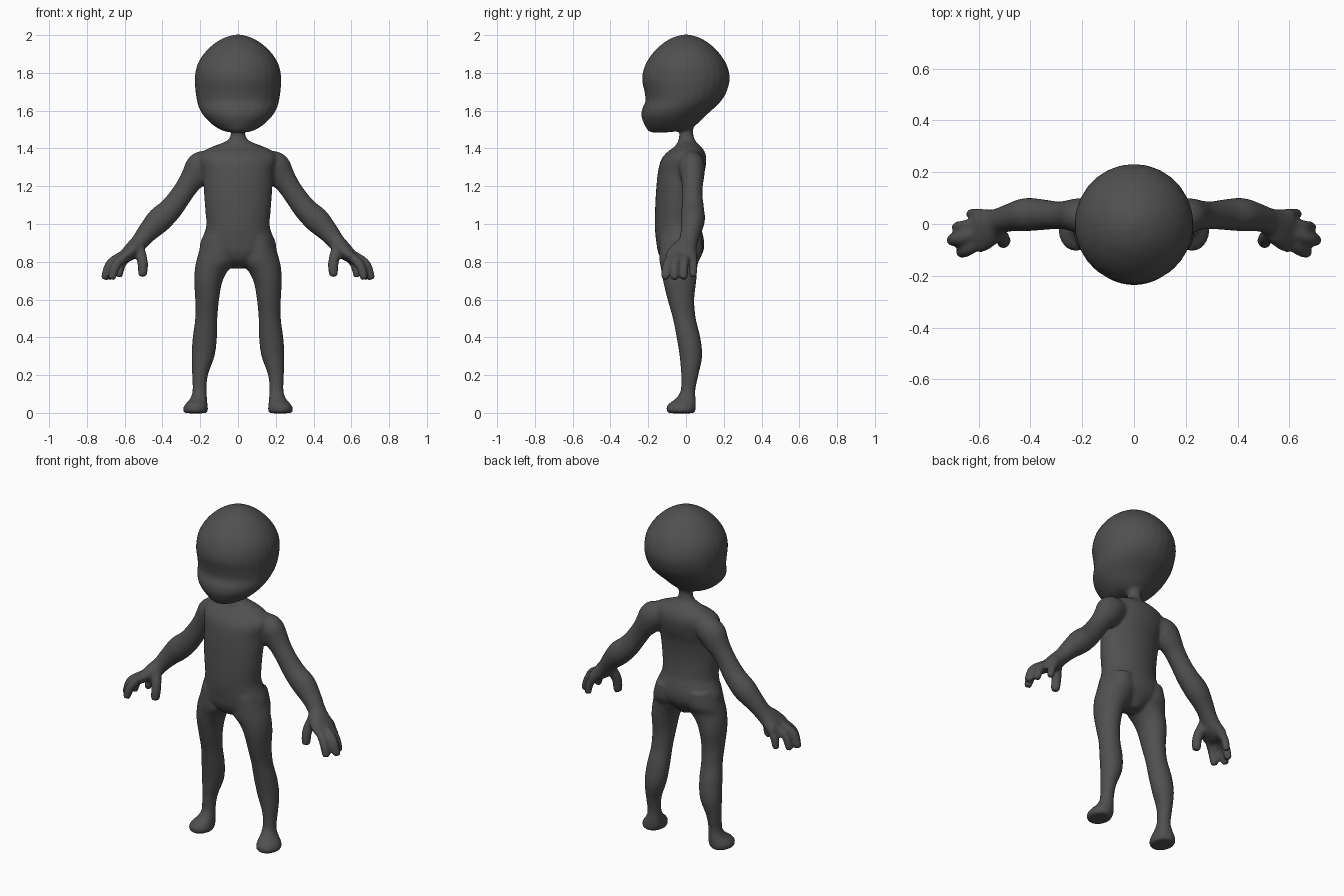
import bpy, bmesh, math
from mathutils import Vector

skin = bpy.data.materials.new("dark_grey_skin")
skin.diffuse_color = (0.08, 0.08, 0.08, 1)

bm = bmesh.new()
SIDES, STEPS = 28, 5


def smooth_keys(keys):
    """Catmull-Rom interpolation between the key rows."""
    out = []
    for i in range(len(keys) - 1):
        p = [keys[max(i - 1, 0)], keys[i], keys[i + 1], keys[min(i + 2, len(keys) - 1)]]
        for s in range(STEPS):
            t = s / STEPS
            out.append([0.5 * (2 * b + (c - a) * t + (2 * a - 5 * b + 4 * c - d) * t * t
                        + (3 * b - a - 3 * c + d) * t ** 3) for a, b, c, d in zip(*p)])
    return out + [list(keys[-1])]


def skin_rings(rings):
    rows = [[bm.verts.new(v) for v in r] for r in rings]
    for a, b in zip(rows, rows[1:]):
        for i in range(SIDES):
            j = (i + 1) % SIDES
            bm.faces.new((a[i], a[j], b[j], b[i]))
    bm.faces.new(rows[0][::-1])
    bm.faces.new(rows[-1])


ANGLES = [2 * math.pi * i / SIDES for i in range(SIDES)]


def stack(keys, side=1):
    """Level rings: z, inner x, outer x, front y, back y."""
    rings = []
    for z, x0, x1, y0, y1 in smooth_keys(keys):
        rings.append([(side * ((x0 + x1) / 2 + (x1 - x0) / 2 * math.cos(a)),
                       (y0 + y1) / 2 + (y1 - y0) / 2 * math.sin(a), z) for a in ANGLES])
    skin_rings(rings)


def limb(keys, side=1):
    """Rings along a path: x, y, z, radius in the x-z plane, radius along y."""
    rows = smooth_keys(keys)
    pts = [Vector(r[:3]) for r in rows]
    rings = []
    for i, r in enumerate(rows):
        t = (pts[min(i + 1, len(pts) - 1)] - pts[max(i - 1, 0)]).normalized()
        b = (Vector((0, 1, 0)) - t * t.y).normalized()
        n = b.cross(t)
        ring = [pts[i] + n * (r[3] * math.cos(a)) + b * (r[4] * math.sin(a)) for a in ANGLES]
        rings.append([(side * v.x, v.y, v.z) for v in ring])
    skin_rings(rings)


def sym(z, x, y0, y1):
    return (z, -x, x, y0, y1)


# head with a forward jaw
stack([sym(*k) for k in [
    (1.485, .05, -.19, -.10), (1.50, .095, -.205, .01), (1.53, .14, -.222, .06),
    (1.57, .18, -.236, .10), (1.61, .205, -.232, .145), (1.65, .217, -.215, .185),
    (1.70, .225, -.22, .215), (1.77, .229, -.233, .232), (1.84, .217, -.217, .217),
    (1.90, .182, -.18, .18), (1.95, .132, -.13, .13), (1.985, .075, -.075, .075),
    (2.003, .015, -.015, .015)]])

# neck and torso
stack([sym(*k) for k in [
    (.765, .03, -.06, .03), (.80, .10, -.12, .06), (.85, .195, -.148, .09),
    (.90, .20, -.157, .097), (.95, .18, -.163, .088), (1.0, .168, -.166, .075),
    (1.1, .176, -.163, .068), (1.2, .183, -.157, .078), (1.28, .19, -.148, .10),
    (1.34, .205, -.132, .108), (1.38, .19, -.10, .10), (1.41, .135, -.06, .08),
    (1.44, .06, -.042, .05), (1.47, .04, -.036, .04), (1.50, .04, -.035, .038),
    (1.54, .06, -.05, .05)]])

for s in (1, -1):
    # leg
    stack([(.93, .03, .182, -.14, .085), (.85, .01, .208, -.142, .088),
           (.80, .01, .222, -.14, .066), (.75, .055, .23, -.13, .058),
           (.69, .084, .232, -.12, .054), (.60, .10, .227, -.098, .044),
           (.50, .109, .227, -.07, .052), (.40, .111, .24, -.05, .076),
           (.30, .124, .246, -.034, .086), (.20, .159, .243, -.026, .066),
           (.12, .166, .241, -.028, .05), (.05, .162, .25, -.04, .05),
           (.02, .165, .25, -.04, .046)], s)
    # foot
    stack([(-.002, .172, .275, -.09, .042), (.008, .16, .29, -.102, .05),
           (.03, .159, .289, -.104, .053), (.05, .162, .276, -.09, .053),
           (.075, .164, .254, -.055, .052), (.11, .167, .24, -.03, .048)], s)
    # arm and palm
    limb([(.13, .025, 1.33, .06, .06), (.19, .03, 1.305, .082, .07),
          (.225, .034, 1.26, .074, .064), (.262, .034, 1.21, .06, .056),
          (.305, .034, 1.147, .058, .054), (.357, .036, 1.078, .062, .06),
          (.418, .036, 1.02, .068, .064), (.478, .025, .957, .055, .054),
          (.522, .01, .903, .046, .052), (.56, -.012, .86, .045, .074),
          (.595, -.024, .83, .036, .086), (.618, -.026, .81, .022, .076)], s)
    # fingers and thumb
    for a, b, c, r in [((.59, -.068, .835), (.643, -.1, .785), (.668, -.11, .715), .025),
                       ((.61, -.035, .835), (.676, -.058, .79), (.705, -.062, .715), .025),
                       ((.605, .0, .83), (.66, -.01, .785), (.685, -.012, .715), .024),
                       ((.58, .033, .83), (.616, .038, .785), (.63, .038, .725), .023),
                       ((.525, -.03, .88), (.505, -.06, .80), (.505, -.07, .73), .028)]:
        tip = tuple(q + (q - p) * .12 for p, q in zip(b, c))
        limb([(*a, r, r), (*b, r, r), (*c, r * .85, r * .85), (*tip, r * .4, r * .4)], s)

bmesh.ops.recalc_face_normals(bm, faces=bm.faces)
mesh = bpy.data.meshes.new("body")
bm.to_mesh(mesh)
bm.free()
body = bpy.data.objects.new("body", mesh)
bpy.context.collection.objects.link(body)
mesh.materials.append(skin)

# fuse the parts into one soft skin
fuse = body.modifiers.new("fuse", 'REMESH')
fuse.mode = 'VOXEL'
fuse.voxel_size = 0.009
fuse.use_smooth_shade = True
soften = body.modifiers.new("soften", 'SMOOTH')
soften.factor = 0.5
soften.iterations = 8
